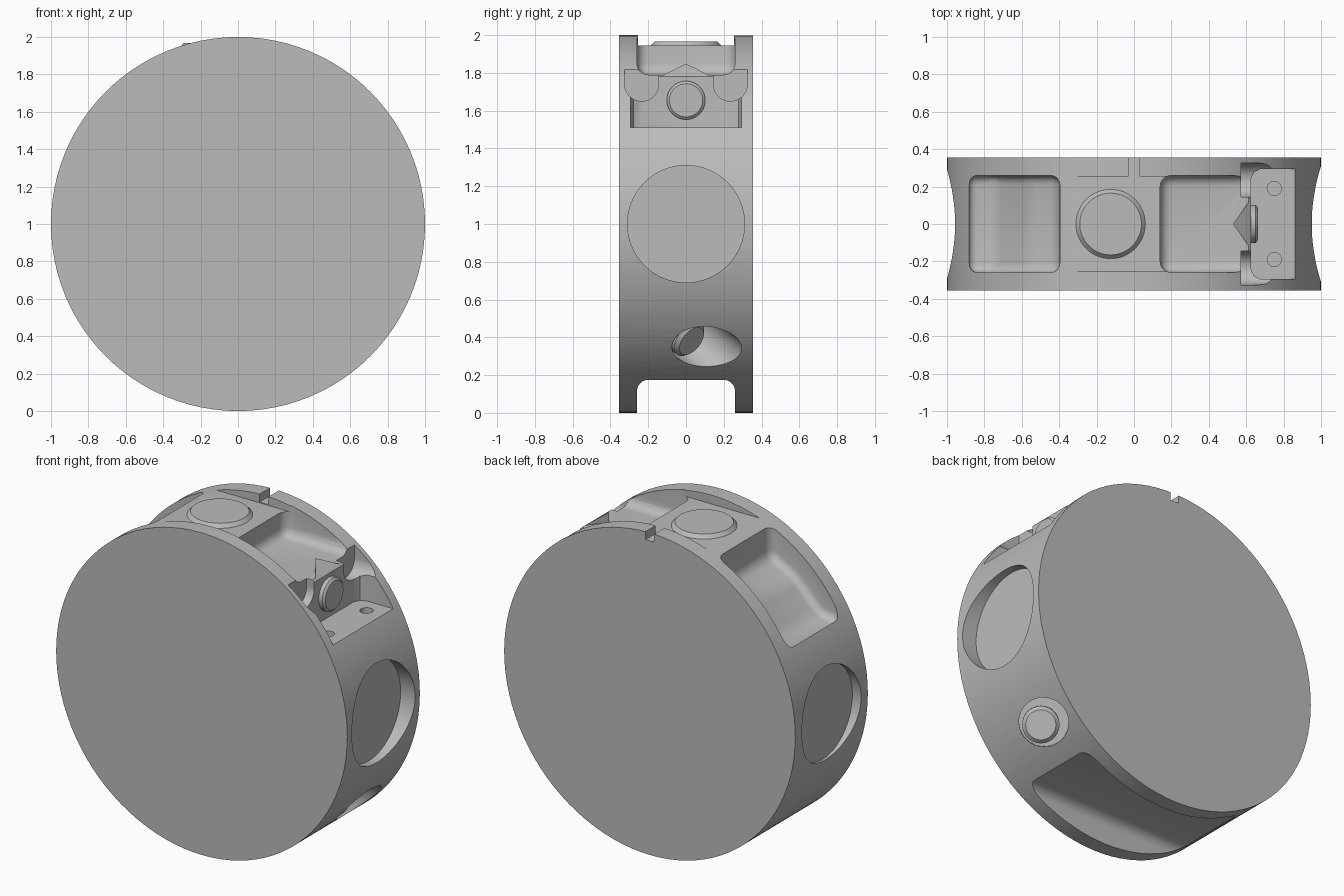
import bpy, bmesh, math
from mathutils import Vector, Matrix

if "Cube" in bpy.data.objects:
    bpy.data.objects.remove(bpy.data.objects["Cube"], do_unlink=True)

gray = bpy.data.materials.new("plain_gray")
gray.use_nodes = True
gray.diffuse_color = (0.5, 0.5, 0.5, 1)
gray.node_tree.nodes["Principled BSDF"].inputs["Base Color"].default_value = (0.5, 0.5, 0.5, 1)


def finish(name, bm):
    bmesh.ops.recalc_face_normals(bm, faces=bm.faces[:])
    mesh = bpy.data.meshes.new(name)
    bm.to_mesh(mesh)
    bm.free()
    mesh.materials.append(gray)
    obj = bpy.data.objects.new(name, mesh)
    bpy.context.collection.objects.link(obj)
    return obj


def rod(name, base, axis, length, r1, r2=None, seg=40):
    """Cylinder or cone frustum from a base point along an axis."""
    axis = Vector(axis).normalized()
    place = Matrix.Translation(Vector(base) + axis * length / 2) @ axis.to_track_quat('Z', 'Y').to_matrix().to_4x4()
    bm = bmesh.new()
    bmesh.ops.create_cone(bm, cap_ends=True, segments=seg, radius1=r1,
                          radius2=r1 if r2 is None else r2, depth=length, matrix=place)
    return finish(name, bm)


def prism(name, points, axis, low, high, bevel=0):
    """Profile in xz (axis y) or xy (axis z), extruded, optionally rounded."""
    bm = bmesh.new()
    def at(p, t):
        return (p[0], t, p[1]) if axis == 'y' else (p[0], p[1], t)
    face = bm.faces.new([bm.verts.new(at(p, low)) for p in points])
    new = bmesh.ops.extrude_face_region(bm, geom=[face])["geom"]
    shift = Vector(at((0, 0), high - low))
    bmesh.ops.translate(bm, verts=[v for v in new if isinstance(v, bmesh.types.BMVert)], vec=shift)
    bmesh.ops.recalc_face_normals(bm, faces=bm.faces[:])
    if bevel:
        bmesh.ops.bevel(bm, geom=bm.edges[:], offset=bevel, segments=5, profile=0.5, affect='EDGES')
    return finish(name, bm)


def box(name, x, y, z, bevel=0):
    return prism(name, [(x[0], z[0]), (x[1], z[0]), (x[1], z[1]), (x[0], z[1])], 'y', y[0], y[1], bevel)


def cut(target, *cutters):
    """Subtract each cutter and remove it."""
    for c in cutters:
        mod = target.modifiers.new("cut", 'BOOLEAN')
        mod.operation, mod.solver, mod.object = 'DIFFERENCE', 'EXACT', c
        bpy.context.view_layer.update()
        result = bpy.data.meshes.new_from_object(target.evaluated_get(bpy.context.evaluated_depsgraph_get()))
        target.modifiers.clear()
        target.data = result
        bpy.data.objects.remove(c, do_unlink=True)


# Main drum
body = rod("drum_body", (0, -0.356, 1), (0, 1, 0), 0.712, 1, seg=96)

# Side bores
cut(body, rod("right_bore", (0.9, 0, 1), (1, 0, 0), 0.3, 0.31, seg=64),
    rod("left_bore", (-0.94, 0, 1), (-1, 0, 0), 0.3, 0.29, seg=64))

# Top flat, upper pockets and bottom channel
side = (-0.26, 0.26)
left_pocket = prism("left_pocket", [(-0.39, 2.3), (-0.4, 1.73), (-0.57, 1.64), (-0.74, 1.46),
                                    (-0.885, 1.44), (-0.885, 2.3)], 'y', *side, bevel=0.05)
right_pocket = box("right_pocket", (0.14, 0.9), side, (1.79, 2.3), 0.06)
cut(right_pocket, prism("boss_relief", [(0.53, 0), (0.63, -0.14), (1.2, -0.14), (1.2, 0.14), (0.63, 0.14)],
                        'z', 1.6, 2.5))
cut(body, box("top_flat", (-0.5, 0.5), (-0.255, 0.255), (1.945, 2.2)),
    left_pocket, right_pocket,
    box("bottom_channel", (-1.2, 1.2), side, (-0.4, 0.175), 0.06),
    box("index_notch", (-0.03, 0.03), (0.25, 0.5), (1.95, 2.2)))

# Mounting step with clearance slots and screw holes
cut(body, prism("step", [(0.625, -0.24), (0.642, -0.278), (0.68, -0.295), (1.2, -0.295),
                         (1.2, 0.295), (0.68, 0.295), (0.642, 0.278), (0.625, 0.24)], 'z', 1.51, 2.2))
for s in (-1, 1):
    y = 0.235 * s
    cut(body, rod("slot_round", (0.573, y, 1.74), (1, 0, 0), 0.5, 0.09),
        box("slot_top", (0.573, 1.1), (y - 0.09, y + 0.09), (1.74, 2.2)),
        rod("screw_hole", (0.75, 0.19 * s, 1.4), (0, 0, 1), 0.3, 0.038, seg=24))

# Oblique drilled recess low on the right
axis = Vector((0.55, 0.65, -0.52)).normalized()
mouth = Vector((0.755, 0.11, 0.345))
cut(body, rod("oblique_recess", mouth - axis * 0.2, axis, 0.6, 0.14))

# Fittings
tip = Vector((0.71, 0.03, 0.38))
parts = [
    body,
    rod("top_button", (-0.125, 0, 1.94), (0, 0, 1), 0.027, 0.19, 0.165, seg=64),
    rod("step_screw", (0.6, 0, 1.655), (1, 0, 0), 0.05, 0.102),
    rod("step_screw_face", (0.65, 0, 1.655), (1, 0, 0), 0.012, 0.102, 0.088),
    rod("oblique_plug", tip - axis * 0.15, axis, 0.13, 0.105),
    rod("oblique_plug_face", tip - axis * 0.02, axis, 0.02, 0.105, 0.085),
]

# Smooth curved walls, crisp edges
for obj in parts:
    bpy.ops.object.select_all(action='DESELECT')
    obj.select_set(True)
    bpy.context.view_layer.objects.active = obj
    bpy.ops.object.shade_smooth_by_angle(angle=math.radians(30))
